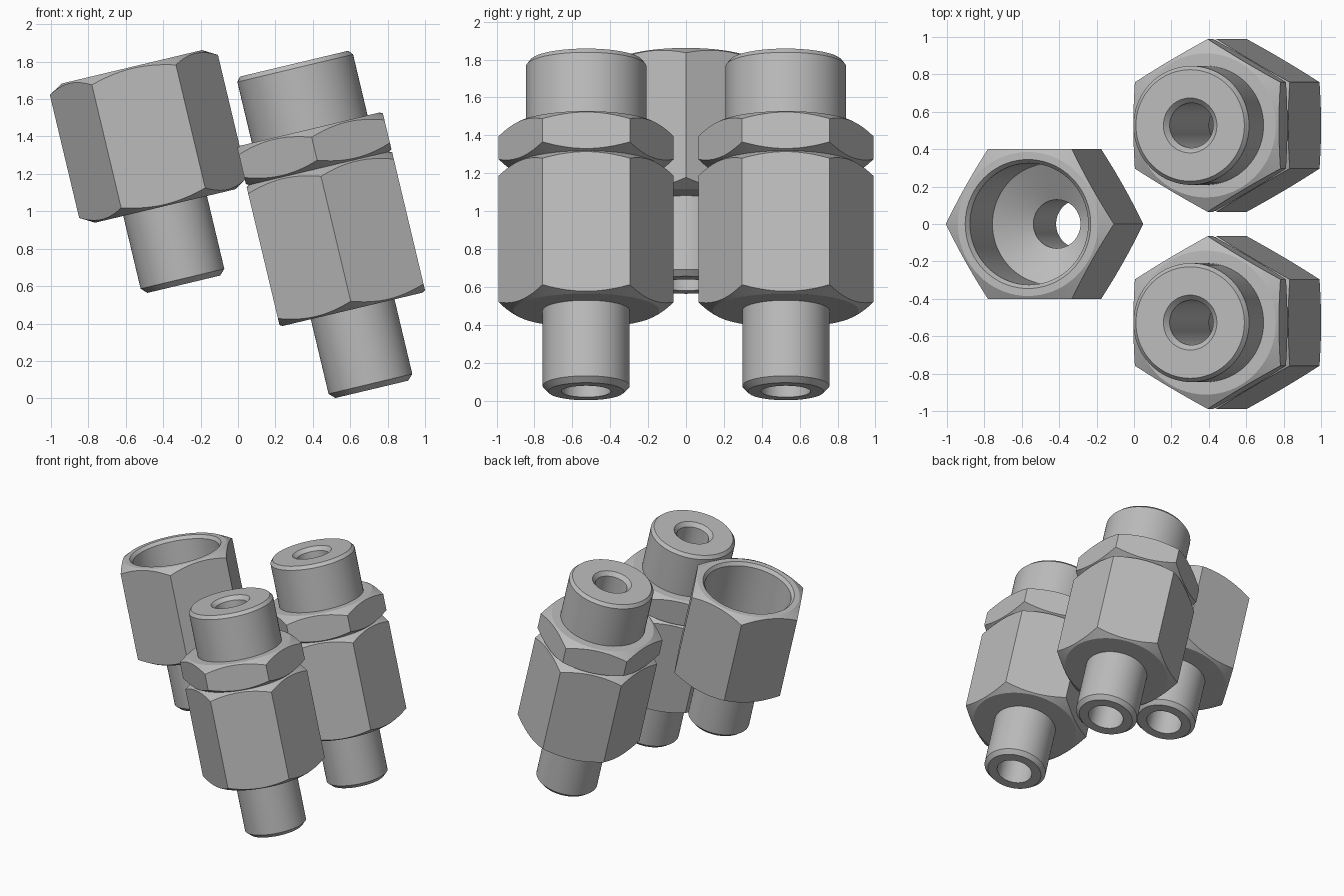
import bpy, bmesh, math
from mathutils import Matrix, Vector

cube = bpy.data.objects.get("Cube")
if cube:
    bpy.data.objects.remove(cube, do_unlink=True)

steel = bpy.data.materials.new("plain_steel_grey")
steel.use_nodes = True
steel.diffuse_color = (0.5, 0.5, 0.5, 1)
steel.node_tree.nodes["Principled BSDF"].inputs["Base Color"].default_value = (0.5, 0.5, 0.5, 1)

TILT = Matrix.Rotation(math.radians(-13.4), 4, 'Y')
SEGMENTS = 72
FLAT = 0.40      # centre to hexagon flat
LAND = 0.385     # radius where the 30 degree end chamfer starts
OUTER = 0.50     # turned radius before the flats are cut
RISE = (OUTER - LAND) * math.tan(math.radians(30))


def turned(name, profile, base, flat_start=None):
    """Revolve a closed (radius, height) profile; optionally mill six flats."""
    bm = bmesh.new()
    verts = [bm.verts.new((r, 0, h)) for r, h in profile]
    edges = [bm.edges.new((v, verts[i - 1])) for i, v in enumerate(verts)]
    bmesh.ops.spin(bm, geom=verts + edges, cent=(0, 0, 0), axis=(0, 0, 1),
                   angle=math.tau, steps=SEGMENTS)
    bmesh.ops.remove_doubles(bm, verts=bm.verts[:], dist=1e-5)
    if flat_start is not None:
        for k in range(6):
            a = math.radians(flat_start + 60 * k)
            n = Vector((math.cos(a), math.sin(a), 0))
            cut = bmesh.ops.bisect_plane(
                bm, geom=bm.verts[:] + bm.edges[:] + bm.faces[:], dist=1e-6,
                plane_co=n * FLAT, plane_no=n, clear_outer=True)
            rim = [g for g in cut["geom_cut"] if isinstance(g, bmesh.types.BMEdge)]
            bmesh.ops.edgeloop_fill(bm, edges=rim)
    bmesh.ops.recalc_face_normals(bm, faces=bm.faces[:])
    mesh = bpy.data.meshes.new(name)
    bm.to_mesh(mesh)
    bm.free()
    mesh.materials.append(steel)
    obj = bpy.data.objects.new(name, mesh)
    obj.matrix_world = Matrix.Translation(base) @ TILT
    bpy.context.collection.objects.link(obj)
    bpy.ops.object.select_all(action='DESELECT')
    obj.select_set(True)
    bpy.context.view_layer.objects.active = obj
    bpy.ops.object.shade_smooth_by_angle(angle=math.radians(20))
    return obj


def hex_outline(low, high):
    """Outer side of a hexagon blank with both ends chamfered."""
    return [(LAND, low), (OUTER, low + RISE), (OUTER, high - RISE), (LAND, high)]


# Two long fittings: stepped core with through bore, long hexagon, thin hexagon
for side, y in (("front", -0.527), ("rear", 0.527)):
    base = (0.715, y, 0.048)
    turned(side + "_fitting_core",
           [(0.13, 0), (0.20, 0), (0.23, 0.03), (0.23, 0.8), (0.318, 0.8),
            (0.318, 1.765), (0.298, 1.79), (0.147, 1.79), (0.12, 1.76),
            (0.12, 0.85), (0.13, 0.85)], base)
    turned(side + "_fitting_body",
           [(0.18, 0.44)] + hex_outline(0.44, 1.215) + [(0.18, 1.215)], base, 0)
    turned(side + "_fitting_lock_nut",
           [(0.25, 1.215)] + hex_outline(1.215, 1.43) + [(0.25, 1.43)], base, 0)

# Single fitting: hexagon socket with conical floor, and its tube
base = (-0.29, 0, 0.61)
turned("socket_tube",
       [(0.13, 0), (0.20, 0), (0.23, 0.03), (0.23, 0.525), (0.13, 0.525)], base)
turned("socket_body",
       [(0.18, 0.43)] + hex_outline(0.43, 1.195)
       + [(0.345, 1.195), (0.325, 1.17), (0.325, 0.65), (0.13, 0.53)], base, 30)
